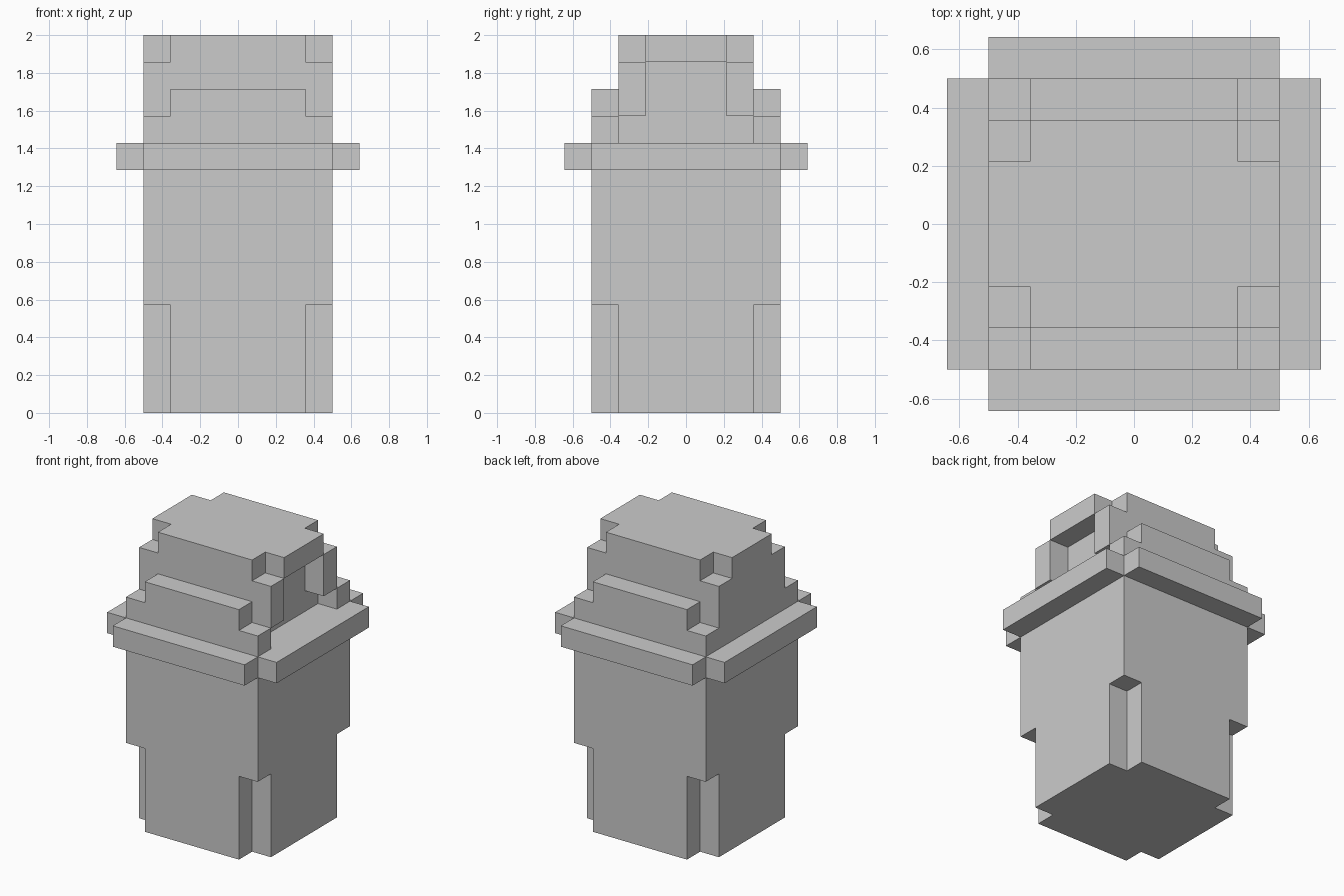
import bpy, bmesh
from mathutils import Vector

if "Cube" in bpy.data.objects:
    bpy.data.objects.remove(bpy.data.objects["Cube"])

U = 1 / 7  # the model sits on a 1/7 unit block grid


def prism(name, outline, start, direction):
    """Extrude a flat outline (grid units) along a direction."""
    bm = bmesh.new()
    face = bm.faces.new([bm.verts.new(Vector(start(a, b)) * U) for a, b in outline])
    ext = bmesh.ops.extrude_face_region(bm, geom=[face])
    verts = [g for g in ext["geom"] if isinstance(g, bmesh.types.BMVert)]
    bmesh.ops.translate(bm, verts=verts, vec=Vector(direction) * U)
    bmesh.ops.recalc_face_normals(bm, faces=bm.faces)
    mesh = bpy.data.meshes.new(name)
    bm.to_mesh(mesh)
    bm.free()
    obj = bpy.data.objects.new(name, mesh)
    bpy.context.collection.objects.link(obj)
    return obj


def prism_z(name, outline, z0, z1):
    return prism(name, outline, lambda x, y: (x, y, z0), (0, 0, z1 - z0))


def prism_x(name, outline, x0, x1):
    return prism(name, outline, lambda y, z: (x0, y, z), (x1 - x0, 0, 0))


def rect(a0, a1, b0, b1):
    return [(a0, b0), (a1, b0), (a1, b1), (a0, b1)]


def cut(target, cutter):
    """Subtract the cutter, then remove it."""
    cutter.hide_render = True
    mod = target.modifiers.new("cut", "BOOLEAN")
    mod.operation, mod.solver, mod.object = "DIFFERENCE", "EXACT", cutter
    bpy.context.view_layer.objects.active = target
    bpy.ops.object.modifier_apply(modifier=mod.name)
    bpy.data.objects.remove(cutter)


def notch_corners(target, y_in, z0, z1):
    """Remove one block column from all four vertical corners."""
    for sx in (-1, 1):
        for sy in (-1, 1):
            cut(target, prism_z("notch_cutter",
                                rect(2.5 * sx, 4 * sx, y_in * sy, (y_in + 1.5) * sy), z0, z1))


# Body: square column with notched lower corners
body = prism_z("body", rect(-3.5, 3.5, -3.5, 3.5), 0, 9)
notch_corners(body, 2.5, -1, 4)

# Rim: wide slab with its corner blocks missing
rim_outline = [(-4.5, -3.5), (-3.5, -3.5), (-3.5, -4.5), (3.5, -4.5), (3.5, -3.5), (4.5, -3.5),
               (4.5, 3.5), (3.5, 3.5), (3.5, 4.5), (-3.5, 4.5), (-3.5, 3.5), (-4.5, 3.5)]
prism_z("rim", rim_outline, 9, 10)

# Head: stepped side profile with notched corners on both steps
head = prism_x("head", [(-3.5, 10), (3.5, 10), (3.5, 12), (2.5, 12),
                        (2.5, 14), (-2.5, 14), (-2.5, 12), (-3.5, 12)], -3.5, 3.5)
notch_corners(head, 2.5, 11, 12.5)
notch_corners(head, 1.5, 13, 14.5)

# Opening recessed one block into the right side, wider at its foot
cut(head, prism_x("opening_cutter", [(-2.5, 9), (2.5, 9), (2.5, 11), (1.5, 11),
                                     (1.5, 13), (-1.5, 13), (-1.5, 11), (-2.5, 11)], 2.5, 4))
